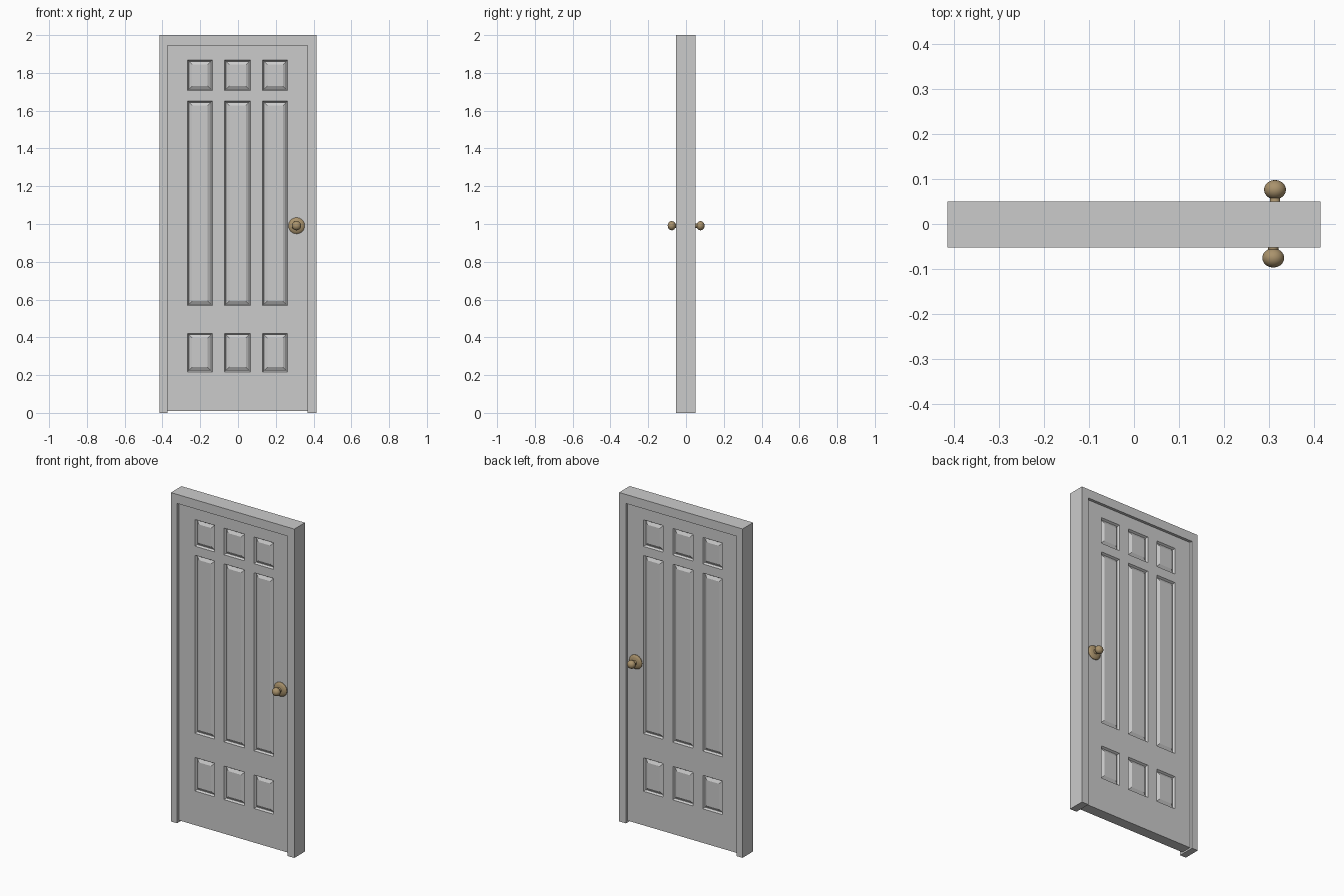
import bpy, bmesh
from math import sin, cos, pi, radians

if "Cube" in bpy.data.objects:
    bpy.data.objects.remove(bpy.data.objects["Cube"])


def make_object(name, bm):
    bmesh.ops.recalc_face_normals(bm, faces=bm.faces[:])
    me = bpy.data.meshes.new(name)
    bm.to_mesh(me)
    bm.free()
    ob = bpy.data.objects.new(name, me)
    bpy.context.collection.objects.link(ob)
    return ob


# Door frame: arch-shaped outline extruded through its depth
L, R = -0.374, 0.369
outline = [(-0.415, 0), (L, 0), (L, 1.945), (R, 1.945),
           (R, 0), (0.415, 0), (0.415, 2), (-0.415, 2)]
bm = bmesh.new()
rings = [[bm.verts.new((x, y, z)) for x, z in outline] for y in (-0.052, 0.050)]
for i in range(len(outline)):
    j = (i + 1) % len(outline)
    bm.faces.new((rings[0][i], rings[0][j], rings[1][j], rings[1][i]))
for ring in rings:
    for idx in ((0, 1, 2, 7), (7, 2, 3, 6), (6, 3, 4, 5)):
        bm.faces.new([ring[k] for k in idx])
make_object("door_frame", bm)

# Door leaf: grid on both faces, odd cells become raised panels
xs = [L, -0.267, -0.136, -0.071, 0.066, 0.131, 0.262, R]
zs = [0.01, 0.217, 0.421, 0.568, 1.651, 1.706, 1.868, 1.945]
ys = [-0.032, 0.033]
n = len(xs)
bm = bmesh.new()
v = [[[bm.verts.new((x, y, z)) for z in zs] for x in xs] for y in ys]
panels = []
for s in v:
    for i in range(n - 1):
        for k in range(n - 1):
            f = bm.faces.new((s[i][k], s[i + 1][k], s[i + 1][k + 1], s[i][k + 1]))
            if i % 2 and k % 2:
                panels.append(f)
a, b = v
for k in range(n - 1):
    for e in (0, n - 1):
        bm.faces.new((a[e][k], a[e][k + 1], b[e][k + 1], b[e][k]))
        bm.faces.new((a[k][e], a[k + 1][e], b[k + 1][e], b[k][e]))
bmesh.ops.recalc_face_normals(bm, faces=bm.faces[:])
# sunken moulding, flat groove, then bevel rising to the panel field
for width, depth in ((0.010, -0.012), (0.003, 0.0), (0.022, 0.009)):
    bmesh.ops.inset_individual(bm, faces=panels, thickness=width, depth=depth)
make_object("door_leaf", bm)

# Brass knobs: lathed rosette, neck and flattened ball
brass = bpy.data.materials.new("brass")
brass.diffuse_color = (0.40, 0.29, 0.15, 1)
brass.use_nodes = True
brass.node_tree.nodes["Principled BSDF"].inputs["Base Color"].default_value = brass.diffuse_color
profile = [(0, 0), (0.043, 0), (0.043, 0.003), (0.038, 0.008),
           (0.028, 0.012), (0.014, 0.014), (0.0115, 0.017)]
for t in range(-62, 91, 19):
    c = cos(radians(t)) if t < 90 else 0
    profile.append((0.0245 * c, 0.0435 + 0.0215 * sin(radians(t))))
profile[-1] = (0, 0.065)


def knob(name, x, y, side):
    bm = bmesh.new()
    verts = [bm.verts.new((x + r, y + side * d, 0.991)) for r, d in profile]
    edges = [bm.edges.new(p) for p in zip(verts, verts[1:])]
    bmesh.ops.spin(bm, geom=verts + edges, cent=(x, y, 0.991), axis=(0, 1, 0),
                   angle=2 * pi, steps=32)
    bmesh.ops.remove_doubles(bm, verts=bm.verts[:], dist=1e-5)
    ob = make_object(name, bm)
    ob.data.materials.append(brass)
    bpy.ops.object.select_all(action='DESELECT')
    ob.select_set(True)
    bpy.context.view_layer.objects.active = ob
    bpy.ops.object.shade_smooth_by_angle(angle=radians(40))


knob("front_knob", 0.310, ys[0], -1)
knob("back_knob", 0.314, ys[1], 1)
